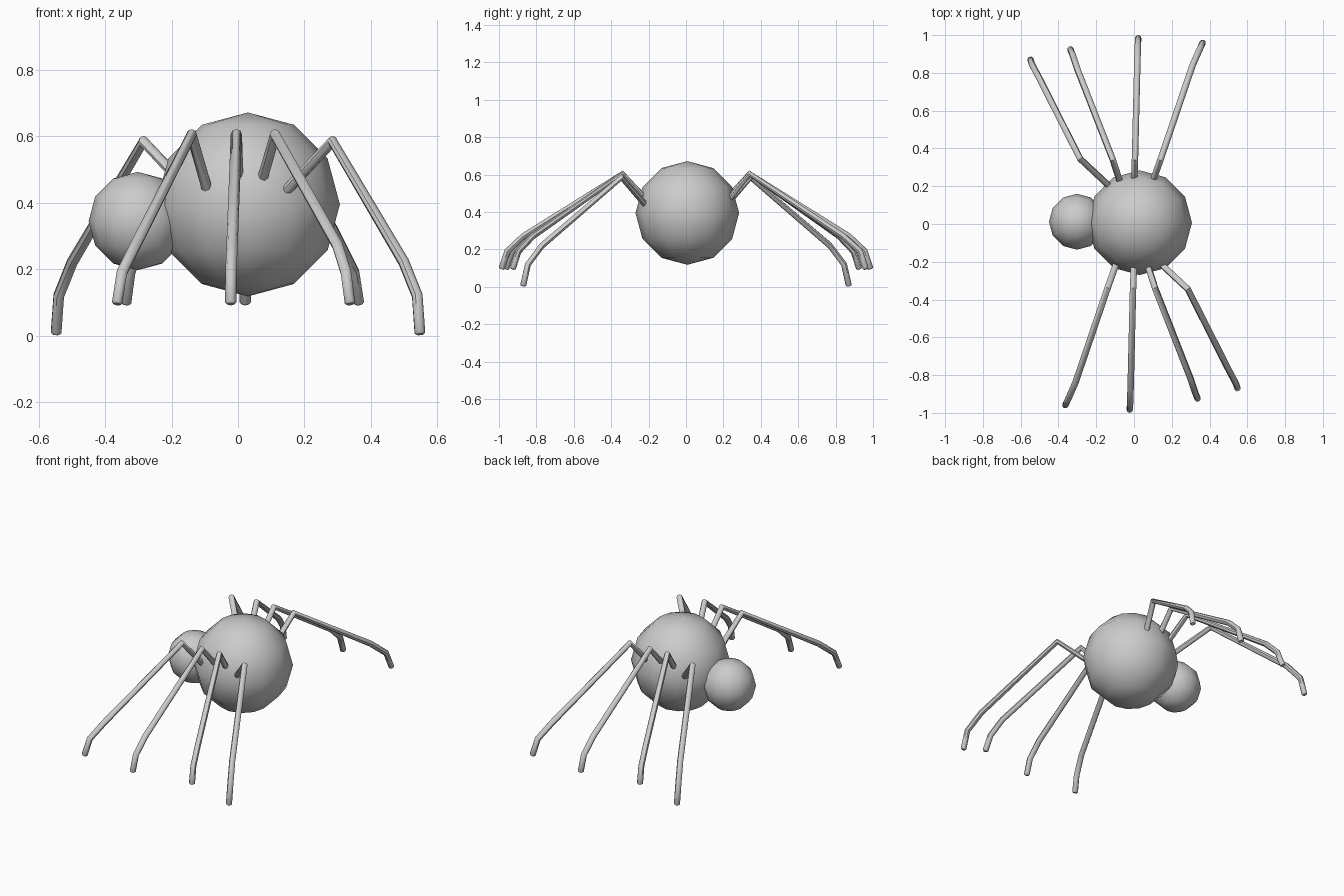
import bpy
from math import cos, sin, pi
from mathutils import Vector

cube = bpy.data.objects.get("Cube")
if cube:
    bpy.data.objects.remove(cube, do_unlink=True)

grey = bpy.data.materials.new("plain grey")
grey.use_nodes = True
grey.diffuse_color = (0.6, 0.6, 0.6, 1)
grey.node_tree.nodes["Principled BSDF"].inputs["Base Color"].default_value = grey.diffuse_color

LEG_RADIUS = 0.017


def ball(name, centre, radius):
    """Coarse smooth-shaded sphere."""
    bpy.ops.mesh.primitive_uv_sphere_add(segments=12, ring_count=6, radius=radius, location=centre)
    ob = bpy.context.object
    ob.name = name
    ob.data.materials.append(grey)
    bpy.ops.object.shade_smooth()


def leg(name, points):
    """Round tube through the joints, with a slightly rounded foot."""
    curve = bpy.data.curves.new(name, "CURVE")
    curve.dimensions = "3D"
    curve.bevel_depth = LEG_RADIUS
    curve.bevel_resolution = 2
    curve.use_fill_caps = True
    pts = [Vector(p) for p in points]
    tip = (pts[-1] - pts[-2]).normalized() * 0.006
    pts.append(pts[-1] + tip)
    spline = curve.splines.new("POLY")
    spline.points.add(len(pts) - 1)
    for sp, p in zip(spline.points, pts):
        sp.co = (*p, 1)
    spline.points[-1].radius = 0.65
    ob = bpy.data.objects.new(name, curve)
    bpy.context.collection.objects.link(ob)
    bpy.ops.object.select_all(action="DESELECT")
    ob.select_set(True)
    bpy.context.view_layer.objects.active = ob
    bpy.ops.object.convert(target="MESH")
    ob = bpy.context.object
    ob.data.materials.clear()
    ob.data.materials.append(grey)
    bpy.ops.object.shade_smooth_by_angle(angle=pi / 4)


# Abdomen and head
ball("abdomen", (0.03, 0.007, 0.395), 0.277)
ball("head", (-0.302, 0.012, 0.345), 0.148)

# Joints of one side's legs: root, knee, shin end, ankle, foot
legs = {
    "first": [(-0.09, -0.2, 0.43), (-0.14, -0.34, 0.605), (-0.31, -0.84, 0.27),
              (-0.35, -0.93, 0.19), (-0.364, -0.96, 0.1)],
    "second": [(0, -0.21, 0.46), (-0.005, -0.34, 0.605), (-0.018, -0.87, 0.27),
               (-0.021, -0.955, 0.19), (-0.022, -0.984, 0.1)],
    "third": [(0.07, -0.21, 0.46), (0.112, -0.34, 0.605), (0.3, -0.82, 0.27),
              (0.325, -0.895, 0.19), (0.337, -0.925, 0.1)],
    "fourth": [(0.13, -0.2, 0.42), (0.285, -0.345, 0.585), (0.5, -0.77, 0.22),
               (0.54, -0.845, 0.12), (0.548, -0.87, 0.009)],
}

# The far side repeats the near side turned half way round
for side, turn in (("front", 0), ("back", pi)):
    c, s = cos(turn), sin(turn)
    for name, points in legs.items():
        leg(f"{side}_{name}_leg", [(c * x - s * y, s * x + c * y, z) for x, y, z in points])
